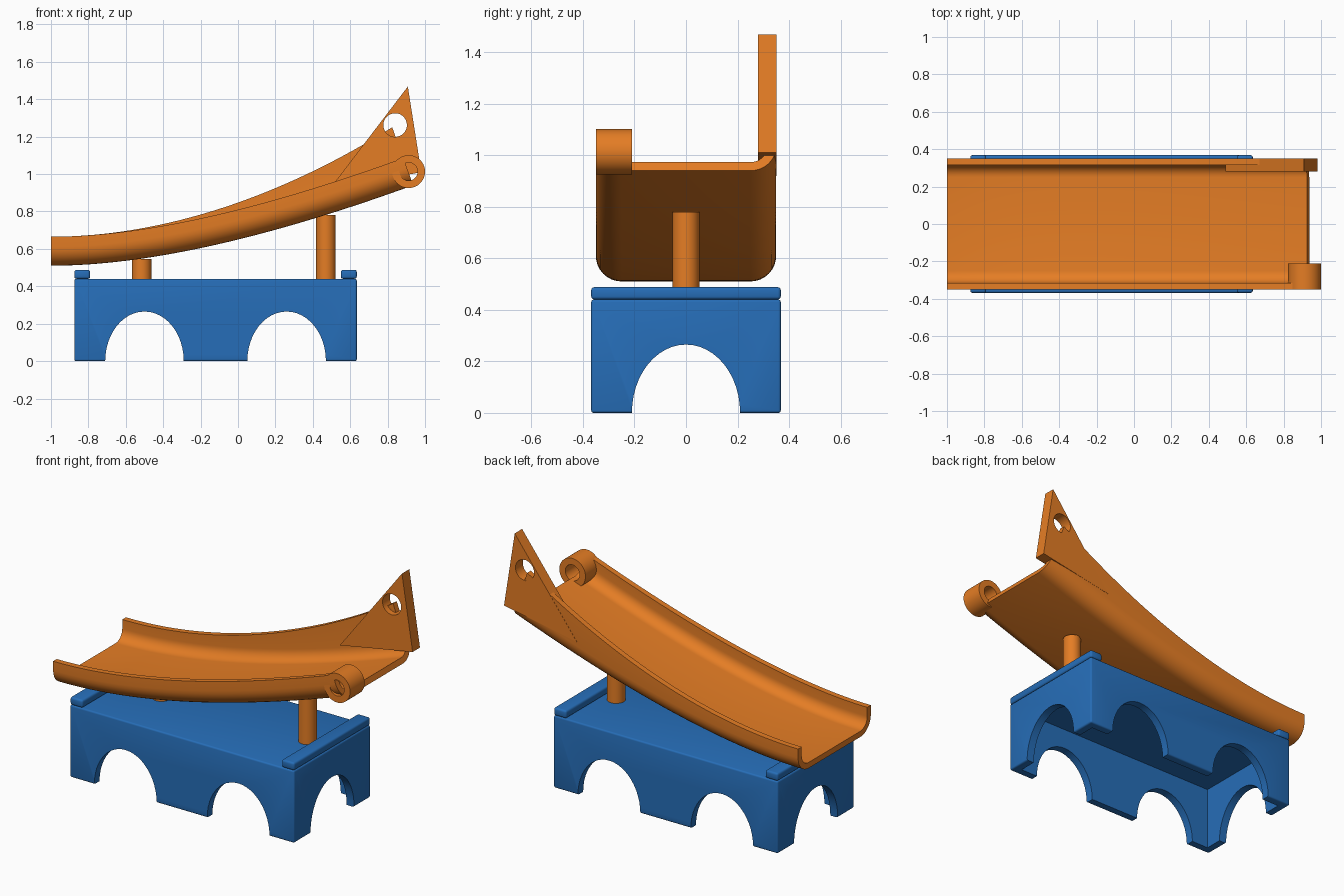
import bpy, bmesh, math
from mathutils import Matrix, Vector

if "Cube" in bpy.data.objects:
    bpy.data.objects.remove(bpy.data.objects["Cube"])


def material(name, rgb):
    m = bpy.data.materials.new(name)
    m.diffuse_color = (*rgb, 1)
    m.use_nodes = True
    m.node_tree.nodes["Principled BSDF"].inputs["Base Color"].default_value = m.diffuse_color
    return m


ORANGE = material("orange", (0.78, 0.205, 0.018))
BLUE = material("blue", (0.0194, 0.155, 0.48))


def make(name, bm, mat):
    bmesh.ops.recalc_face_normals(bm, faces=bm.faces)
    me = bpy.data.meshes.new(name)
    bm.to_mesh(me)
    bm.free()
    ob = bpy.data.objects.new(name, me)
    bpy.context.collection.objects.link(ob)
    me.materials.append(mat)
    return ob


def smooth(ob):
    bpy.ops.object.select_all(action='DESELECT')
    ob.select_set(True)
    bpy.context.view_layer.objects.active = ob
    bpy.ops.object.shade_smooth_by_angle(angle=math.radians(35))


def box(name, lo, hi, mat, bevel=0.0):
    bm = bmesh.new()
    lo, hi = Vector(lo), Vector(hi)
    bmesh.ops.create_cube(bm, size=1, matrix=Matrix.Translation((lo + hi) / 2) @ Matrix.Diagonal((*(hi - lo), 1)))
    if bevel:
        bmesh.ops.bevel(bm, geom=bm.edges[:], offset=bevel, segments=3, profile=0.5, affect='EDGES')
    return make(name, bm, mat)


def cylinder(name, centre, r, depth, mat, axis='Z', stretch=1.0, seg=48):
    bm = bmesh.new()
    rot = {'Z': Matrix(), 'Y': Matrix.Rotation(math.pi / 2, 4, 'X'), 'X': Matrix.Rotation(math.pi / 2, 4, 'Y')}[axis]
    bmesh.ops.create_cone(bm, cap_ends=True, segments=seg, radius1=r, radius2=r, depth=depth,
                          matrix=Matrix.Translation(centre) @ Matrix.Diagonal((1, 1, stretch, 1)) @ rot)
    return make(name, bm, mat)


def cut(ob, cutters):
    for c in cutters:
        c.hide_render = True
        mod = ob.modifiers.new("cut", 'BOOLEAN')
        mod.operation, mod.solver, mod.object = 'DIFFERENCE', 'EXACT', c
        bpy.context.view_layer.objects.active = ob
        bpy.ops.object.modifier_apply(modifier=mod.name)
        bpy.data.objects.remove(c)


# Hollow base with arched openings on all four sides
X0, X1, W, H, T = -0.875, 0.635, 0.368, 0.44, 0.05
base = box("base", (X0, -W, 0), (X1, W, H), BLUE, 0.01)
arch = 0.265 / 0.21
cut(base, [box("hollow", (X0 + T, -W + T, -0.1), (X1 - T, W - T, H - T), BLUE)]
    + [cylinder("arch_cutter", (x, 0, 0), 0.21, 1, BLUE, 'Y', arch) for x in (-0.5, 0.26)]
    + [cylinder("end_arch_cutter", (-0.12, 0, 0), 0.21, 2, BLUE, 'X', arch)])
smooth(base)

# Raised strips across both ends of the base
for name, a, b in (("left_strip", X0, -0.79), ("right_strip", 0.55, X1)):
    smooth(box(name, (a, -W, H), (b, W, 0.488), BLUE, 0.012))

# Support posts
for name, x, top in (("short_post", -0.515, 0.547), ("tall_post", 0.47, 0.78)):
    smooth(cylinder(name, (x, 0, (H - 0.01 + top) / 2), 0.052, top - H + 0.01, ORANGE))


# Chute: U section swept along a quadratic curve, the back wall growing taller
def section(front_h, back_h, hw=0.35, th=0.035, r=0.1, n=8):
    def u(w, bottom, rad):
        pts = [(-w, front_h)]
        for cx, start in ((-w + rad, math.pi), (w - rad, 1.5 * math.pi)):
            for i in range(n + 1):
                a = start + i * math.pi / 2 / n
                pts.append((cx + rad * math.cos(a), bottom + rad + rad * math.sin(a)))
        return pts + [(w, back_h)]
    return u(hw, 0, r) + u(hw - th, th, r - th)[::-1]


P0, P1, P2 = Vector((-1, 0.51)), Vector((-0.246, 0.51)), Vector((0.937, 0.94))
bm = bmesh.new()
rings = []
STEPS = 40
for s in range(STEPS + 1):
    t = s / STEPS
    p = P0 * (1 - t) ** 2 + P1 * 2 * t * (1 - t) + P2 * t * t
    d = ((P1 - P0) * (1 - t) + (P2 - P1) * t).normalized()
    rings.append([bm.verts.new((p.x - d.y * h, y, p.y + d.x * h))
                  for y, h in section(0.155, 0.155 + 0.175 * t ** 3)])
for a, b in zip(rings, rings[1:]):
    for i in range(len(a)):
        j = (i + 1) % len(a)
        bm.faces.new((a[i], a[j], b[j], b[i]))
half = len(rings[0]) // 2
for ring in (rings[0], rings[-1]):
    for i in range(half - 1):
        bm.faces.new((ring[i], ring[i + 1], ring[-2 - i], ring[-1 - i]))
smooth(make("chute", bm, ORANGE))

# Ring-shaped hinge on the front of the high end
hinge = cylinder("hinge_ring", (0.912, -0.28, 1.013), 0.088, 0.14, ORANGE, 'Y')
cut(hinge, [cylinder("hinge_hole", (0.912, -0.28, 1.013), 0.048, 0.3, ORANGE, 'Y')])
smooth(hinge)

# Triangular plate with a round hole on the back of the high end
bm = bmesh.new()
f = bm.faces.new([bm.verts.new((x, 0.28, z)) for x, z in ((0.49, 0.92), (0.98, 1.01), (0.908, 1.468))])
ext = bmesh.ops.extrude_face_region(bm, geom=[f])
bmesh.ops.translate(bm, vec=(0, 0.071, 0), verts=[v for v in ext["geom"] if isinstance(v, bmesh.types.BMVert)])
plate = make("triangle_plate", bm, ORANGE)
cut(plate, [cylinder("plate_hole", (0.84, 0.31, 1.262), 0.063, 0.3, ORANGE, 'Y')])
smooth(plate)
